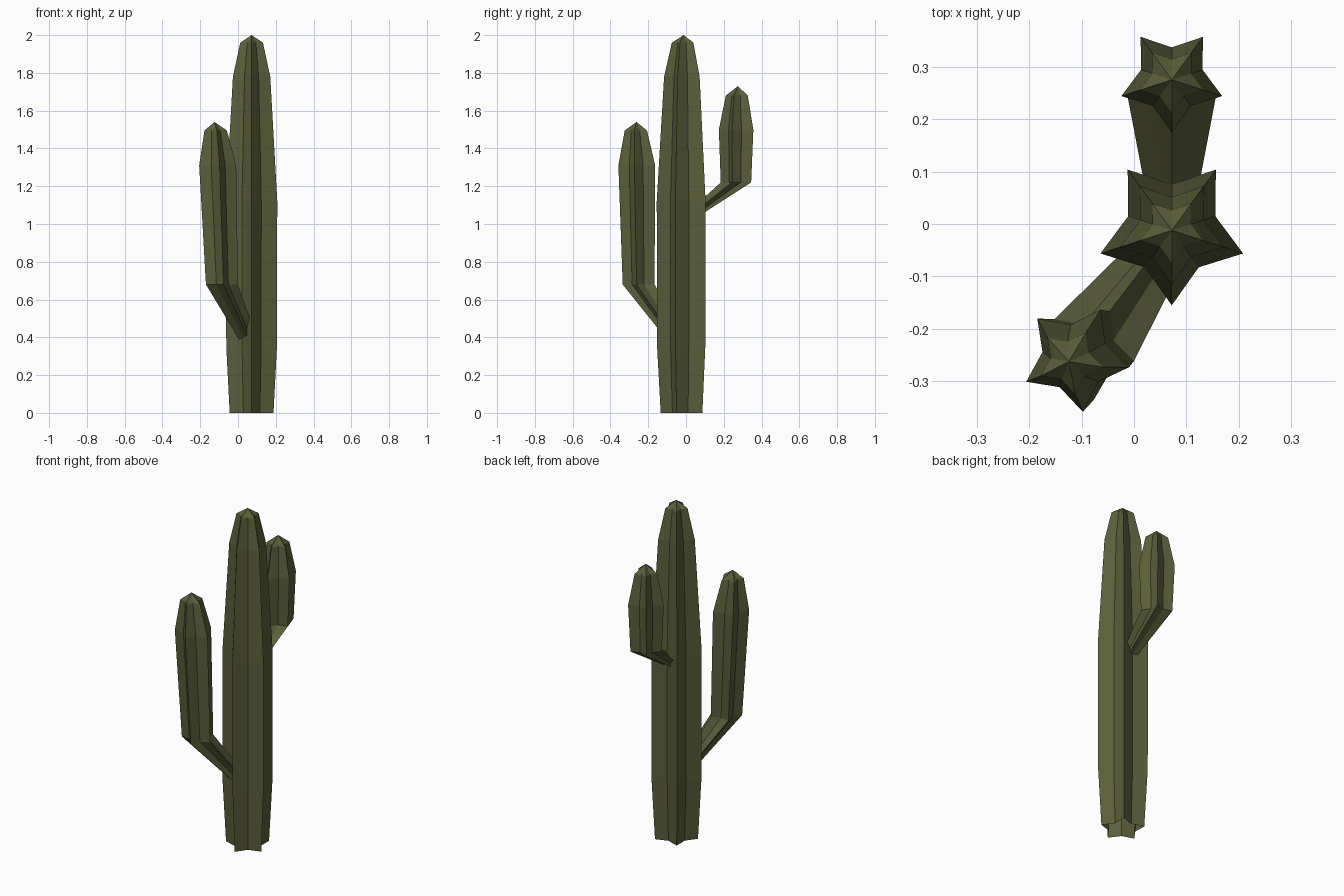
import bpy, bmesh, math

if "Cube" in bpy.data.objects:
    bpy.data.objects.remove(bpy.data.objects["Cube"])

green = bpy.data.materials.new("cactus green")
green.diffuse_color = (0.102, 0.112, 0.041, 1)
green.use_nodes = True
green.node_tree.nodes["Principled BSDF"].inputs["Base Color"].default_value = green.diffuse_color


def ribbed_column(name, first_tip, rings, apex):
    """Loft five-pointed star rings (x, y, z, radius) and close them at the apex."""
    bm = bmesh.new()
    loops = []
    for x, y, z, r in rings:
        loop = []
        for i in range(10):
            a = math.radians(first_tip + 36 * i)
            rad = r if i % 2 == 0 else r * 0.61
            loop.append(bm.verts.new((x + rad * math.cos(a), y + rad * math.sin(a), z)))
        loops.append(loop)
    for low, high in zip(loops, loops[1:]):
        for i in range(10):
            j = (i + 1) % 10
            bm.faces.new((low[i], low[j], high[j], high[i]))
    top = bm.verts.new(apex)
    for i in range(10):
        bm.faces.new((loops[-1][i], loops[-1][(i + 1) % 10], top))
    mesh = bpy.data.meshes.new(name)
    bm.to_mesh(mesh)
    bm.free()
    mesh.materials.append(green)
    obj = bpy.data.objects.new(name, mesh)
    bpy.context.collection.objects.link(obj)
    return obj


# Trunk, open underneath
TX, TY = 0.072, -0.012
ribbed_column("trunk", -90,
              [(TX, TY, z, r) for z, r in
               ((0, 0.122), (0.35, 0.141), (1.12, 0.143), (1.78, 0.104), (1.96, 0.063))],
              (TX, TY, 2.0))

# Upper arm at the back; its first ring is hidden in the trunk
ribbed_column("back_arm", -90,
              [(TX, 0.03, 1.04, 0.043), (TX, 0.273, 1.22, 0.089),
               (TX, 0.275, 1.50, 0.101), (TX, 0.275, 1.68, 0.064)],
              (TX, 0.275, 1.73))

# Lower arm at the front left, leaning slightly outwards
ribbed_column("front_arm", 62,
              [(0.053, -0.05, 0.385, 0.05), (-0.089, -0.246, 0.68, 0.09),
               (-0.112, -0.255, 1.31, 0.104), (-0.121, -0.262, 1.495, 0.063)],
              (-0.124, -0.262, 1.54))
